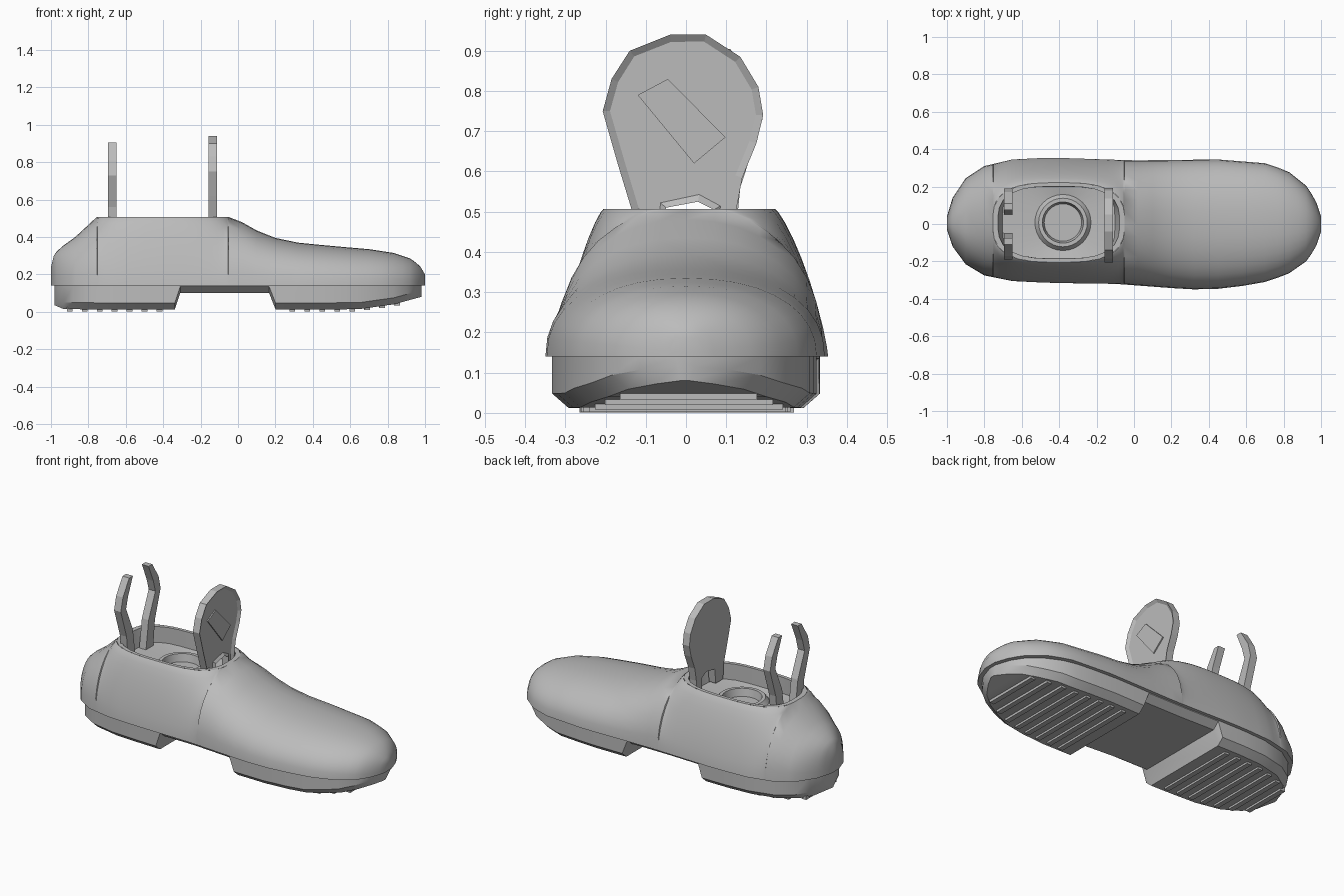
import bpy, bmesh, math

if "Cube" in bpy.data.objects:
    bpy.data.objects.remove(bpy.data.objects["Cube"])

grey = bpy.data.materials.new("plain grey")
grey.use_nodes = True
grey.diffuse_color = (0.5, 0.5, 0.5, 1)
grey.node_tree.nodes["Principled BSDF"].inputs["Base Color"].default_value = (0.5, 0.5, 0.5, 1)


def finish(name, bm, smooth=0):
    bmesh.ops.remove_doubles(bm, verts=bm.verts, dist=0.0005)
    bmesh.ops.recalc_face_normals(bm, faces=bm.faces)
    mesh = bpy.data.meshes.new(name)
    bm.to_mesh(mesh)
    bm.free()
    ob = bpy.data.objects.new(name, mesh)
    bpy.context.collection.objects.link(ob)
    mesh.materials.append(grey)
    if smooth:
        bpy.ops.object.select_all(action='DESELECT')
        ob.select_set(True)
        bpy.context.view_layer.objects.active = ob
        bpy.ops.object.shade_smooth_by_angle(angle=math.radians(smooth))
    return ob


def loft(rings, skip=None, cap_start=True, cap_end=True):
    """Join equal closed rings; the strip after point 'skip' stays open."""
    bm = bmesh.new()
    loops = [[bm.verts.new(p) for p in r] for r in rings]
    n = len(loops[0])
    for a, b in zip(loops, loops[1:]):
        for i in range(n):
            if i != skip:
                j = (i + 1) % n
                bm.faces.new((a[i], a[j], b[j], b[i]))
    if cap_start:
        bm.faces.new(loops[0])
    if cap_end:
        bm.faces.new(loops[-1])
    return bm


def interp(table, x):
    for (x0, v0), (x1, v1) in zip(table, table[1:]):
        if x <= x1:
            return v0 + (v1 - v0) * max(0, (x - x0) / (x1 - x0))
    return table[-1][1]


# Plan outline on both sides and the crest line
LEFT = [(-1, .04), (-.97, .14), (-.9, .245), (-.8, .31), (-.65, .345), (-.45, .355),
        (0, .34), (.45, .345), (.7, .325), (.82, .285), (.92, .205), (.97, .13), (1, .04)]
RIGHT = [(-1, .03), (-.97, .12), (-.9, .215), (-.8, .275), (-.65, .305), (-.45, .315),
         (-.1, .32), (.3, .35), (.5, .345), (.7, .31), (.82, .27), (.92, .2), (.97, .13), (1, .04)]
CREST = [(-1, .24), (-.985, .3), (-.96, .335), (-.87, .4), (-.755, .507), (-.05, .507),
         (.02, .48), (.1, .435), (.2, .395), (.32, .37), (.5, .352), (.7, .335),
         (.83, .315), (.92, .285), (.97, .25), (1, .2)]
MOUTH_X, MOUTH_A, MOUTH_B = -.4025, .3525, .213


def mouth(x):
    u = min(1, abs((x - MOUTH_X) / MOUTH_A))
    return MOUTH_B * (1 - u ** 3) ** (1 / 3)


# Upper: arched sections along the length, open over the mouth
STEPS = 9
stations = [-1, -.985, -.97, -.94, -.9, -.87, -.8, -.755, -.752, -.74, -.72, -.69, -.65,
            -.58, -.5, -.4, -.3, -.22, -.15, -.11, -.08, -.06, -.053, -.05, .02, .1, .2,
            .32, .45, .58, .7, .77, .83, .88, .92, .95, .975, .99, 1]


def upper_section(x):
    top, rim = interp(CREST, x), mouth(x)
    e = .9 + .65 * rim / MOUTH_B
    halves = []
    for side, table in ((1, LEFT), (-1, RIGHT)):
        w = interp(table, x)
        half = []
        for i in range(STEPS + 1):
            t = math.pi / 2 * i / STEPS
            c = max(0, math.cos(t)) ** e
            half.append((x, side * (rim + (w - rim) * c) + .008 * (rim > 0) * (1 - c),
                         .14 + (top - .14) * math.sin(t) ** e))
        if rim == 0:
            half[-1] = (x, 0, top)
        halves.append(half)
    return halves[0] + halves[1][::-1]


finish("upper", loft([upper_section(x) for x in stations], skip=STEPS), 40)


# Collar lining and footbed with a raised ring and round recess
def oval(a, b, z, power, cx=MOUTH_X):
    pts = []
    for i in range(32):
        t = 2 * math.pi * i / 32
        c, s = math.cos(t), math.sin(t)
        r = (abs(c) ** power + abs(s) ** power) ** (-1 / power)
        pts.append((cx + a * r * c, .008 + b * r * s, z))
    return pts


lining = [oval(MOUTH_A, MOUTH_B, .507, 3), oval(.325, .193, .507, 3),
          oval(.3, .19, .41, 4), oval(.15, .15, .40, 2, -.38), oval(.13, .13, .425, 2, -.38),
          oval(.11, .11, .425, 2, -.38), oval(.10, .10, .38, 2, -.38)]
finish("collar_lining", loft(lining, cap_start=False), 30)

# Sole: heel block, raised arch and forefoot block in one loft
UNDER = [(-1, .035), (-.95, .014), (-.345, .012), (-.315, .1), (.17, .1), (.205, .012),
         (.66, .014), (.85, .04), (1, .08)]
sole_xs = [-1, -.98, -.95, -.9, -.8, -.65, -.5, -.345, -.315, -.1, .17, .205, .4, .55,
           .66, .75, .85, .92, .97, 1]


def sole_section(x):
    z = interp(UNDER, x)
    left, right = interp(LEFT, x) - .02, -interp(RIGHT, x) + .015
    low = min(.135, z + .035)
    dent = min(.04, left * .5)
    sx = x * .98
    return [(sx, left, .14), (sx, left, low), (sx, left - dent, z),
            (sx, right + dent, z), (sx, right, low), (sx, right, .14)]


finish("sole", loft([sole_section(x) for x in sole_xs]), 25)

# Tread ribs across the heel and forefoot
bm = bmesh.new()
for start, count in ((-.9, 7), (.29, 8)):
    for k in range(count):
        x = start + k * .08
        z = interp(UNDER, x / .98)
        y0, y1 = -interp(RIGHT, x) + .085, interp(LEFT, x) - .085
        cube = bmesh.ops.create_cube(bm, size=1)["verts"]
        for v in cube:
            v.co = (x + v.co.x * .03, (y0 + y1) / 2 + v.co.y * (y1 - y0), z + v.co.z * .023)
finish("tread_ribs", bm)


def plate(outline, x0, x1):
    """Flat outline in the cross plane, thickened along the length."""
    bm = loft([[(x, y, z) for y, z in outline] for x in (x0, x1)])
    bmesh.ops.recalc_face_normals(bm, faces=bm.faces)
    return bm


# Tongue loop with a recessed front and a slanted panel
tongue = [(-.13, .42), (-.135, .505), (-.17, .62), (-.207, .75), (-.185, .83), (-.14, .9),
          (-.04, .94), (.05, .94), (.135, .885), (.18, .81), (.192, .74), (.175, .67),
          (.14, .585), (.125, .505), (.12, .42), (.07, .42), (.07, .505), (.03, .525),
          (-.05, .51), (-.06, .42)]
bm = plate(tongue, -.157, -.112)
front = max(bm.faces, key=lambda f: f.calc_center_median().x)
bmesh.ops.inset_region(bm, faces=[front], thickness=.018, depth=-.012)
finish("tongue", bm)
panel = [(-.12, .79), (-.045, .83), (.098, .685), (.02, .62)]
finish("tongue_panel", plate(panel, -.126, -.117))

# Pair of bowed pull arms at the heel
arm = [(.05, .41), (.12, .41), (.135, .56), (.19, .73), (.17, .81), (.11, .905),
       (.075, .905), (.12, .8), (.14, .73), (.075, .58)]
for side, label in ((1, "left"), (-1, "right")):
    finish(label + "_heel_arm", plate([(side * y, z) for y, z in arm], -.695, -.65))
